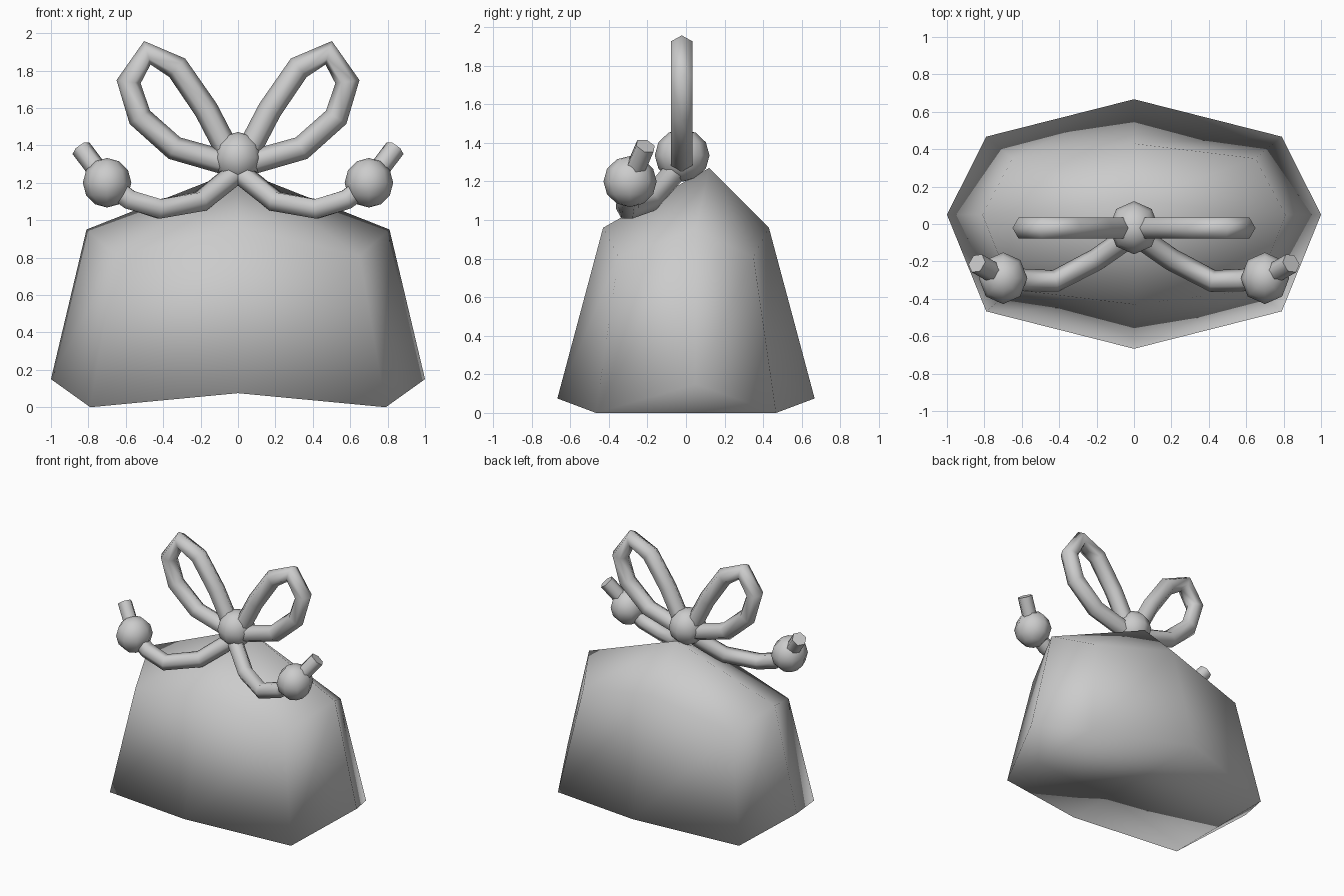
import bpy, bmesh, math
from mathutils import Vector

if "Cube" in bpy.data.objects:
    bpy.data.objects.remove(bpy.data.objects["Cube"], do_unlink=True)

grey = bpy.data.materials.new("plain_grey")
grey.use_nodes = True
grey.diffuse_color = (0.6, 0.6, 0.6, 1)
grey.node_tree.nodes["Principled BSDF"].inputs["Base Color"].default_value = (0.6, 0.6, 0.6, 1)


def finish(bm, name, flat_caps=False):
    """Turn a bmesh into a smooth grey object."""
    bmesh.ops.recalc_face_normals(bm, faces=bm.faces[:])
    for f in bm.faces:
        f.smooth = not (flat_caps and len(f.verts) > 4)
    mesh = bpy.data.meshes.new(name)
    bm.to_mesh(mesh)
    bm.free()
    mesh.materials.append(grey)
    obj = bpy.data.objects.new(name, mesh)
    bpy.context.collection.objects.link(obj)
    return obj


def ring(bm, side, corner, mid):
    """Eight points around the bag from a side, a corner and a middle point."""
    (sx, sy, sz), (cx, cy, cz), (my, mz) = side, corner, mid
    pts = [(sx, sy, sz), (cx, cy, cz), (0, my, mz), (-cx, cy, cz),
           (-sx, sy, sz), (-cx, -cy, cz), (0, -my, mz), (cx, -cy, cz)]
    return [bm.verts.new(p) for p in pts]


def tube(name, path, radius, ref, sides=6):
    """Sweep a polygon along a path, with one corner in the ref direction."""
    pts = [Vector(p) for p in path]
    bm = bmesh.new()
    loops = []
    for i, p in enumerate(pts):
        a, b = pts[max(i - 1, 0)], pts[min(i + 1, len(pts) - 1)]
        t = ((p - a).normalized() + (b - p).normalized()).normalized()
        u = (ref - t * ref.dot(t)).normalized()
        v = t.cross(u)
        angles = [math.tau * k / sides for k in range(sides)]
        loops.append([bm.verts.new(p + radius * (u * math.sin(w) + v * math.cos(w)))
                      for w in angles])
    for a, b in zip(loops, loops[1:]):
        for k in range(sides):
            n = (k + 1) % sides
            bm.faces.new((a[k], a[n], b[n], b[k]))
    bm.faces.new(loops[0])
    bm.faces.new(loops[-1])
    return finish(bm, name, True)


def knot(name, centre, radius):
    bm = bmesh.new()
    bmesh.ops.create_uvsphere(bm, u_segments=8, v_segments=6, radius=radius)
    bmesh.ops.scale(bm, vec=(0.94, 1, 0.96), verts=bm.verts[:])
    bmesh.ops.translate(bm, vec=centre, verts=bm.verts[:])
    return finish(bm, name)


# Bag: flared wall, peaked top and ridged underside
bm = bmesh.new()
low = ring(bm, (1, 0.05, 0.15), (0.79, 0.467, 0), (0.667, 0.075))
high = ring(bm, (0.81, 0.05, 0.95), (0.65, 0.35, 0.81), (0.43, 0.96))
peak = bm.verts.new((0, 0.12, 1.27))
for i in range(8):
    j = (i + 1) % 8
    bm.faces.new((low[i], low[j], high[j], high[i]))
    bm.faces.new((high[i], high[j], peak))
for s, a, b in ((0, 1, 7), (4, 3, 5)):
    bm.faces.new((low[s], low[a], low[b]))
    bm.faces.new((low[a], low[2], low[6], low[b]))
finish(bm, "bag")

# Bow: centre knot, two loops and two knotted cord ends
knot("centre_knot", (0, -0.02, 1.335), 0.142)
loop_xz = [(0.04, 1.34), (0.17, 1.59), (0.325, 1.815), (0.485, 1.895),
           (0.585, 1.74), (0.525, 1.55), (0.34, 1.385), (0.04, 1.30)]
tail = [(0, -0.05, 1.26), (0.2, -0.19, 1.1), (0.42, -0.305, 1.06),
        (0.58, -0.3, 1.11), (0.7, -0.29, 1.2)]
for side, s in (("left", 1), ("right", -1)):
    tube(side + "_loop", [(s * x, -0.022, z) for x, z in loop_xz], 0.065, Vector((0, 1, 0)))
    tube(side + "_cord", [(s * x, y, z) for x, y, z in tail], 0.06, Vector((0, 0, 1)))
    knot(side + "_cord_knot", (s * 0.7, -0.29, 1.2), 0.138)
    tube(side + "_cord_tip", [(s * 0.7, -0.29, 1.2), (s * 0.84, -0.21, 1.385)],
         0.055, Vector((0, 0, 1)))
